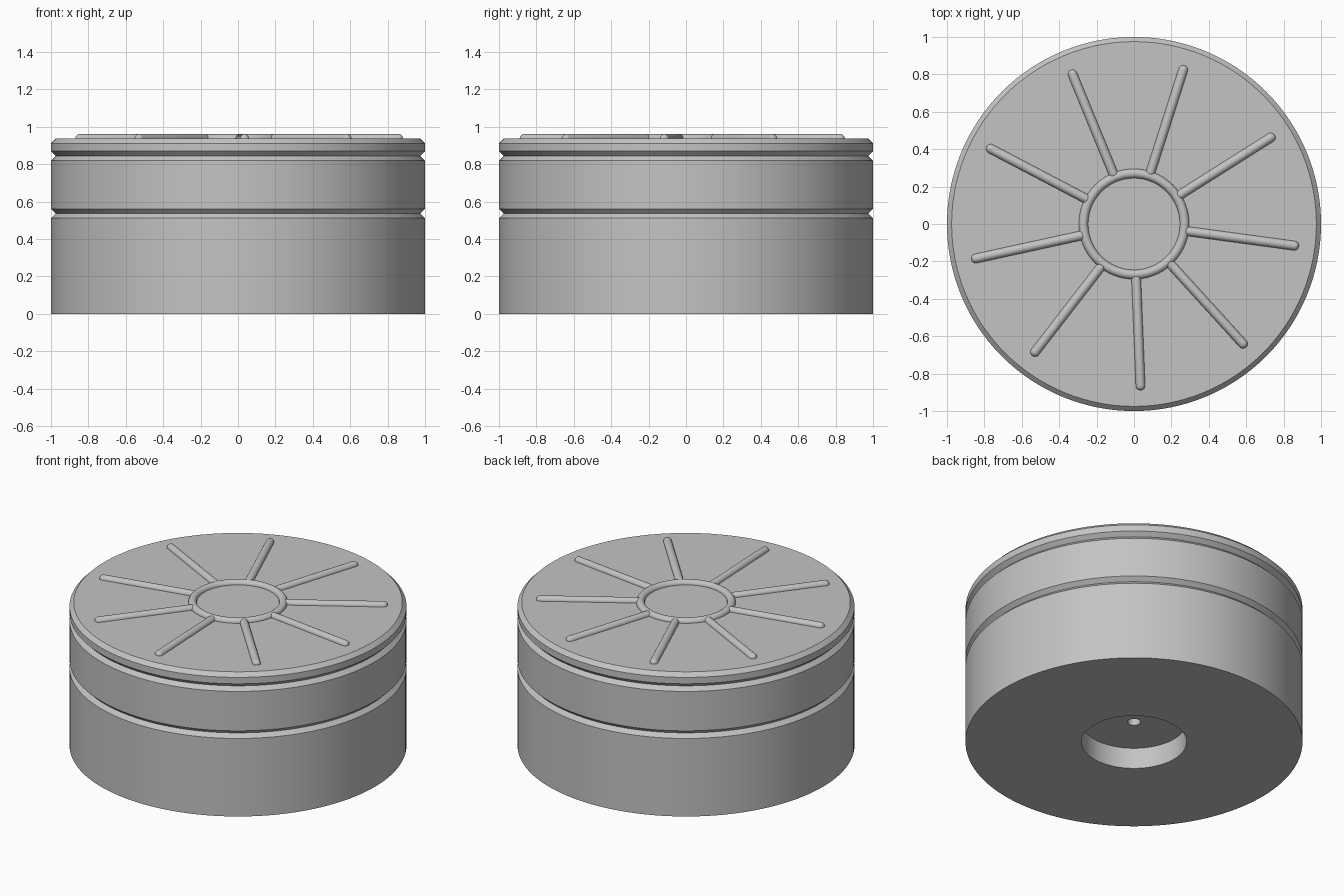
import bpy, bmesh, math
from mathutils import Matrix

cube = bpy.data.objects.get("Cube")
if cube:
    bpy.data.objects.remove(cube, do_unlink=True)

TOP = 0.936      # height of the flat top face
BEAD = 0.025     # radius of the raised ribs and ring
RIBS = 9

grey = bpy.data.materials.new("light grey")
grey.use_nodes = True
colour = (0.55, 0.55, 0.55, 1)
grey.diffuse_color = colour
grey.node_tree.nodes["Principled BSDF"].inputs["Base Color"].default_value = colour


def lathe(name, profile, axis, steps, closed=False):
    """Spin a profile of (x, z) points a full turn around an axis."""
    bm = bmesh.new()
    verts = [bm.verts.new((x, 0, z)) for x, z in profile]
    pairs = list(zip(verts, verts[1:]))
    if closed:
        pairs.append((verts[-1], verts[0]))
    edges = [bm.edges.new(p) for p in pairs]
    bmesh.ops.spin(bm, geom=verts + edges, cent=(0, 0, 0), axis=axis,
                   angle=math.tau, steps=steps, use_duplicate=False)
    bmesh.ops.remove_doubles(bm, verts=bm.verts, dist=1e-5)
    bmesh.ops.recalc_face_normals(bm, faces=bm.faces)
    mesh = bpy.data.meshes.new(name)
    bm.to_mesh(mesh)
    bm.free()
    mesh.materials.append(grey)
    obj = bpy.data.objects.new(name, mesh)
    bpy.context.collection.objects.link(obj)
    bpy.ops.object.select_all(action='DESELECT')
    obj.select_set(True)
    bpy.context.view_layer.objects.active = obj
    bpy.ops.object.shade_smooth_by_angle(angle=math.radians(30))
    return obj


def arc(cx, cz, start, end, n):
    angles = [math.radians(start + (end - start) * i / n) for i in range(n + 1)]
    return [(cx + BEAD * math.cos(a), cz + BEAD * math.sin(a)) for a in angles]


def groove(z):
    """V-shaped notch around the side, centred at height z."""
    return [(1, z - BEAD), (1 - BEAD, z), (1, z + BEAD)]


# Body: pilot hole, round socket, side wall with two grooves, chamfered top
body = [(0, 0.44), (0.038, 0.44), (0.038, 0.137), (0.312, 0.137), (0.312, 0), (1, 0)]
body += groove(0.536) + groove(0.844)
body += [(1, TOP - BEAD), (1 - BEAD, TOP), (0, TOP)]
lathe("body", body, (0, 0, 1), 128)

# Raised ring in the middle of the top
lathe("top_ring", arc(0.27, TOP, 0, 360, 16)[:-1], (0, 0, 1), 96, closed=True)

# Radiating ribs with rounded ends
rib_profile = arc(0.29, 0, 180, 90, 6) + arc(0.865, 0, 90, 0, 6)
for i in range(RIBS):
    rib = lathe(f"top_rib_{i + 1}", rib_profile, (1, 0, 0), 20)
    turn = Matrix.Rotation(math.radians(-87.7 + i * 360 / RIBS), 4, 'Z')
    rib.matrix_world = Matrix.Translation((0, 0, TOP)) @ turn
